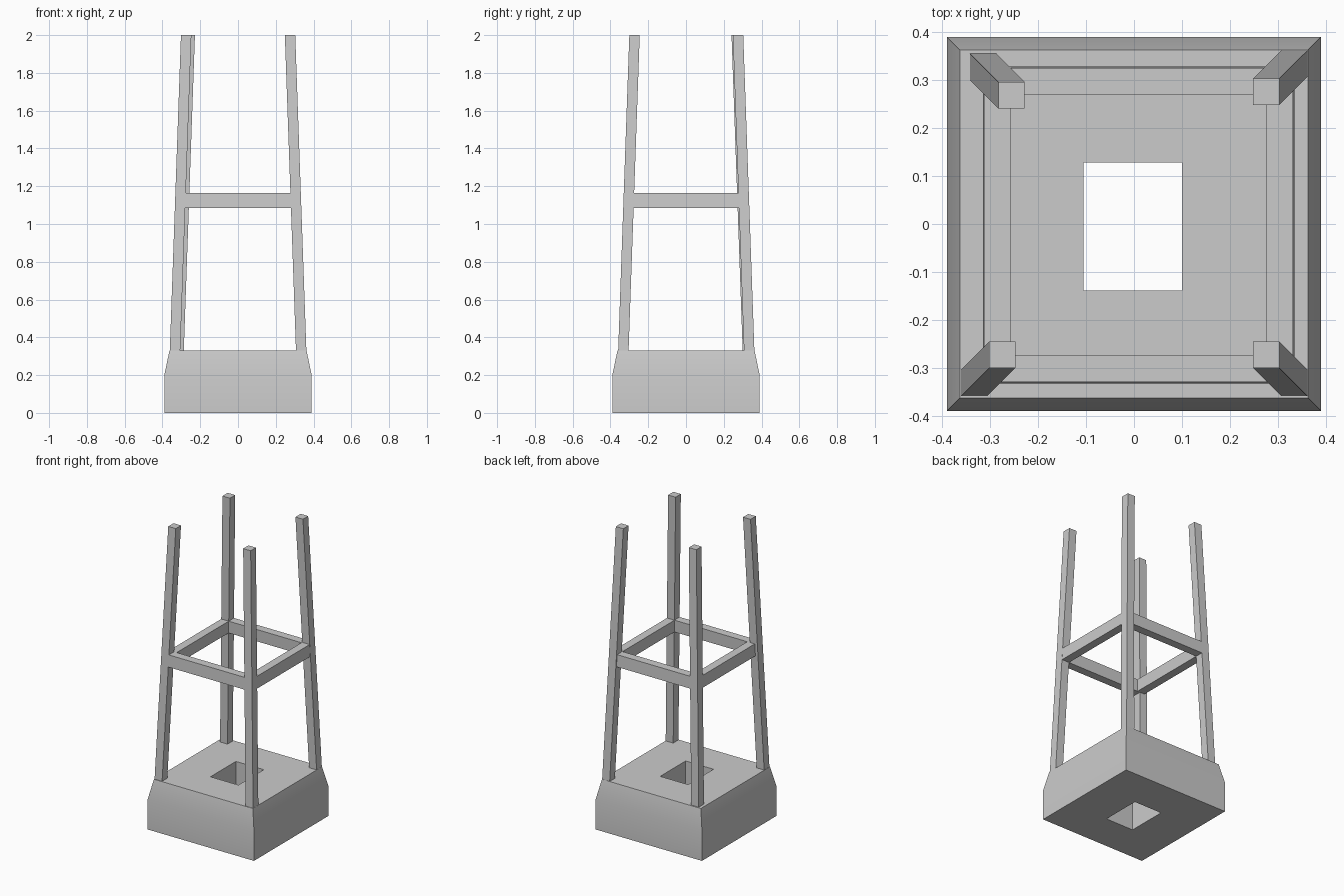
import bpy, bmesh

if "Cube" in bpy.data.objects:
    bpy.data.objects.remove(bpy.data.objects["Cube"])

Z0, Z1 = 0.33, 2.0      # leg bottom and top
SPLAY = 0.059           # how far each leg leans inward over its height
W = 0.055               # timber thickness


def loft(name, rings, cap=True, closed=False):
    """Skin a stack of equal-sized vertex rings."""
    bm = bmesh.new()
    vs = [[bm.verts.new(p) for p in r] for r in rings]
    n = len(rings[0])
    pairs = list(zip(vs, vs[1:])) + ([(vs[-1], vs[0])] if closed else [])
    for a, b in pairs:
        for i in range(n):
            j = (i + 1) % n
            bm.faces.new((a[i], a[j], b[j], b[i]))
    if cap:
        bm.faces.new(vs[0][::-1])
        bm.faces.new(vs[-1])
    bmesh.ops.recalc_face_normals(bm, faces=bm.faces)
    me = bpy.data.meshes.new(name)
    bm.to_mesh(me)
    bm.free()
    ob = bpy.data.objects.new(name, me)
    bpy.context.collection.objects.link(ob)
    return ob


def rect(x0, x1, y0, y1, z):
    return [(x0, y0, z), (x1, y0, z), (x1, y1, z), (x0, y1, z)]


def lean(z):
    return SPLAY * (Z1 - z) / (Z1 - Z0)


# Base block with chamfered upper sides and an off-centre square shaft
hole = (-0.105, 0.10, -0.139, 0.128)
base = loft("base", [
    rect(-0.39, 0.39, -0.39, 0.39, 0),
    rect(-0.39, 0.39, -0.39, 0.39, 0.20),
    rect(-0.363, 0.363, -0.363, 0.363, Z0),
    rect(*hole, Z0),
    rect(*hole, 0),
], cap=False, closed=True)
bpy.context.view_layer.objects.active = base
base.select_set(True)
bpy.ops.object.shade_smooth_by_angle(angle=0.52)

# Four splayed legs: side signs and outer corner at the top
for name, sx, sy, cx, cy in [
    ("front_left_leg", -1, -1, 0.302, 0.300),
    ("front_right_leg", 1, -1, 0.303, 0.300),
    ("back_left_leg", -1, 1, 0.283, 0.296),
    ("back_right_leg", 1, 1, 0.303, 0.303),
]:
    rings = []
    for z in (Z0, Z1):
        x, y = sx * (cx + lean(z)), sy * (cy + lean(z))
        rings.append(rect(x - sx * W, x, y - sy * W, y, z))
    loft(name, rings)

# Four cross rails that follow the lean of the legs
for name, axis, s, c, a, b in [
    ("front_rail", 1, -1, 0.300, -0.305, 0.305),
    ("back_rail", 1, 1, 0.296, -0.290, 0.305),
    ("left_rail", 0, -1, 0.283, -0.305, 0.300),
    ("right_rail", 0, 1, 0.302, -0.305, 0.305),
]:
    rings = []
    for z in (1.085, 1.165):
        o = s * (c + lean(z))
        i = o - s * W
        rings.append(rect(a, b, i, o, z) if axis else rect(i, o, a, b, z))
    loft(name, rings)
